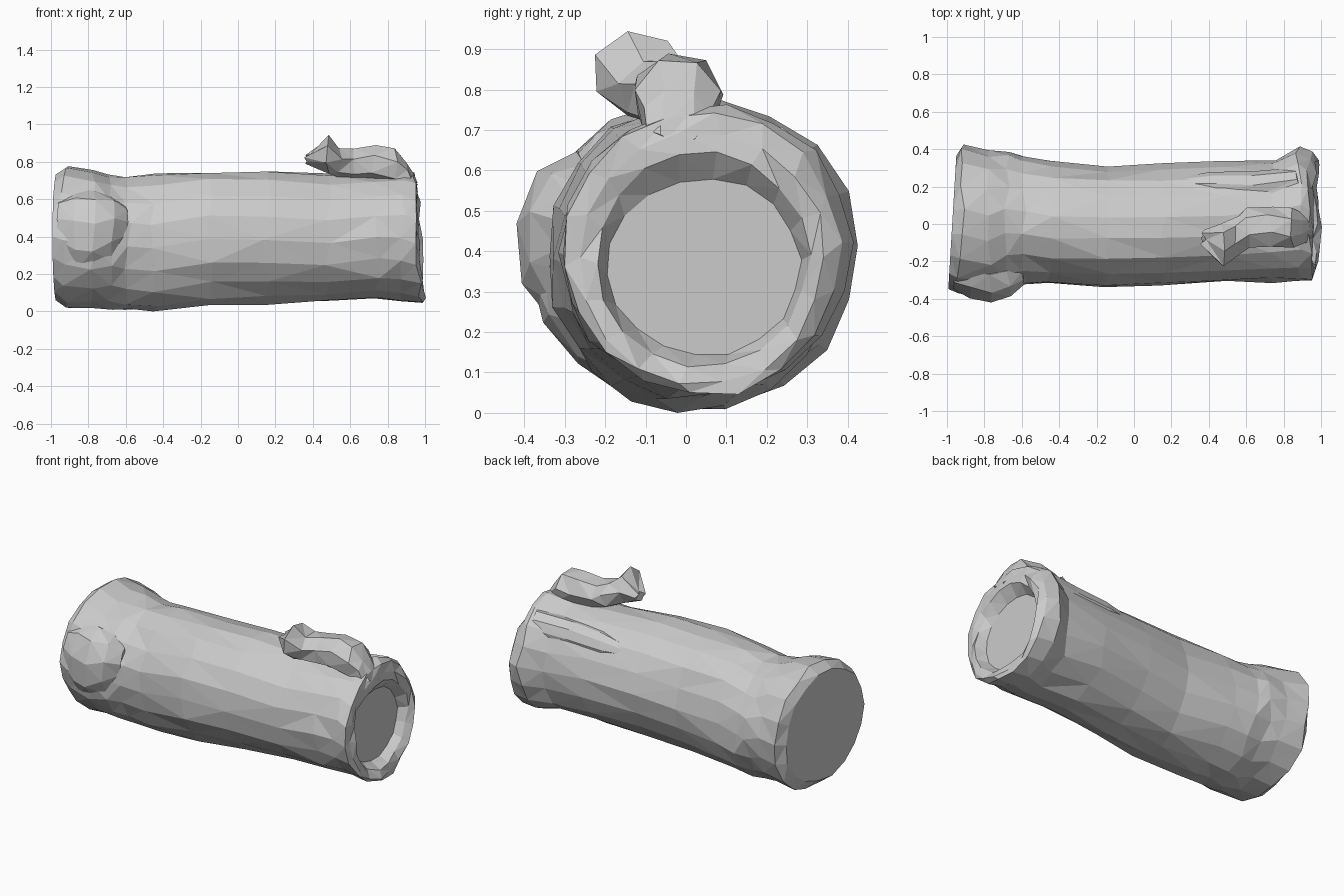
import bpy, bmesh, math, random

random.seed(7)


def loft(name, rings, sides, jitter, ring_tilt=None, exact=()):
    """Skin elliptical rings (x, ymin, ymax, zmin, zmax) and cap both ends."""
    bm = bmesh.new()
    loops = []
    for i, (x, y0, y1, z0, z1) in enumerate(rings):
        ty, tz = (ring_tilt or {}).get(i, (0, 0))
        loop = []
        for k in range(sides):
            a = 2 * math.pi * (k + 0.12 * (i % 3)) / sides
            f = 1 + random.uniform(-jitter, jitter * 0.8)
            y = (y0 + y1) / 2 + (y1 - y0) / 2 * f * math.cos(a)
            z = (z0 + z1) / 2 + (z1 - z0) / 2 * f * math.sin(a)
            dx = 0 if i in exact else random.uniform(-jitter, jitter) * 0.6
            loop.append(bm.verts.new((x + dx + ty * y + tz * (z - 0.39), y, max(z, 0))))
        loops.append(loop)
    for a, b in zip(loops, loops[1:]):
        for k in range(sides):
            n = (k + 1) % sides
            bm.faces.new((a[k], a[n], b[n], b[k]))
    caps = [bm.faces.new(loops[0][::-1]), bm.faces.new(loops[-1])]
    # Split the skin into irregular flat facets
    skin = [f for f in bm.faces if f not in caps]
    bmesh.ops.triangulate(bm, faces=skin, quad_method='SHORT_EDGE')
    bmesh.ops.recalc_face_normals(bm, faces=bm.faces)
    mesh = bpy.data.meshes.new(name)
    bm.to_mesh(mesh)
    bm.free()
    ob = bpy.data.objects.new(name, mesh)
    bpy.context.collection.objects.link(ob)
    return ob


# Log: flat left end, trunk, flared right rim, shallow hollow
log_rings = [
    (-0.972, -0.35, 0.37, 0.06, 0.74),
    (-0.920, -0.37, 0.425, 0.01, 0.785),
    (-0.780, -0.385, 0.405, 0.01, 0.755),
    (-0.680, -0.355, 0.385, 0.01, 0.73),
    (-0.590, -0.325, 0.37, 0.00, 0.725),
    (-0.450, -0.325, 0.345, 0.00, 0.735),
    (-0.150, -0.345, 0.305, 0.025, 0.75),
    (0.150, -0.33, 0.32, 0.035, 0.76),
    (0.480, -0.305, 0.335, 0.05, 0.74),
    (0.740, -0.315, 0.345, 0.06, 0.735),
    (0.880, -0.31, 0.415, 0.05, 0.765),
    (0.955, -0.305, 0.385, 0.04, 0.745),
    (0.972, -0.27, 0.345, 0.07, 0.70),
    (0.960, -0.225, 0.305, 0.115, 0.645),
    (0.905, -0.195, 0.285, 0.14, 0.58),
]
loft("hollow_log", log_rings, 18, 0.03,
     {0: (0.06, 0), 1: (0.03, 0), 11: (0, -0.07), 12: (0, -0.06), 13: (0, -0.05)},
     exact=(0, 14))

# Knot bulging from the front near the left end
knot_rings = [
    (-0.960, -0.35, -0.20, 0.28, 0.60),
    (-0.870, -0.40, -0.12, 0.20, 0.65),
    (-0.770, -0.425, -0.12, 0.21, 0.65),
    (-0.670, -0.395, -0.15, 0.25, 0.62),
    (-0.590, -0.325, -0.20, 0.34, 0.56),
]
loft("knot", knot_rings, 9, 0.02)

# Broken branch: rises at the rim, lies back along the top, ends in a lump
branch_rings = [
    (0.945, -0.07, 0.04, 0.67, 0.735),
    (0.915, -0.11, 0.06, 0.67, 0.80),
    (0.850, -0.13, 0.09, 0.67, 0.88),
    (0.730, -0.13, 0.09, 0.68, 0.895),
    (0.610, -0.13, 0.085, 0.69, 0.875),
    (0.550, -0.17, 0.05, 0.71, 0.88),
    (0.480, -0.235, 0.0, 0.735, 0.945),
    (0.370, -0.11, -0.03, 0.79, 0.84),
]
loft("branch_stub", branch_rings, 7, 0.03)

# Low bark ridge swelling out of the upper back
ridge_rings = [
    (0.20, 0.18, 0.24, 0.57, 0.63),
    (0.42, 0.11, 0.28, 0.51, 0.68),
    (0.65, 0.10, 0.285, 0.505, 0.69),
    (0.88, 0.12, 0.30, 0.53, 0.71),
]
loft("bark_ridge", ridge_rings, 10, 0.03)
